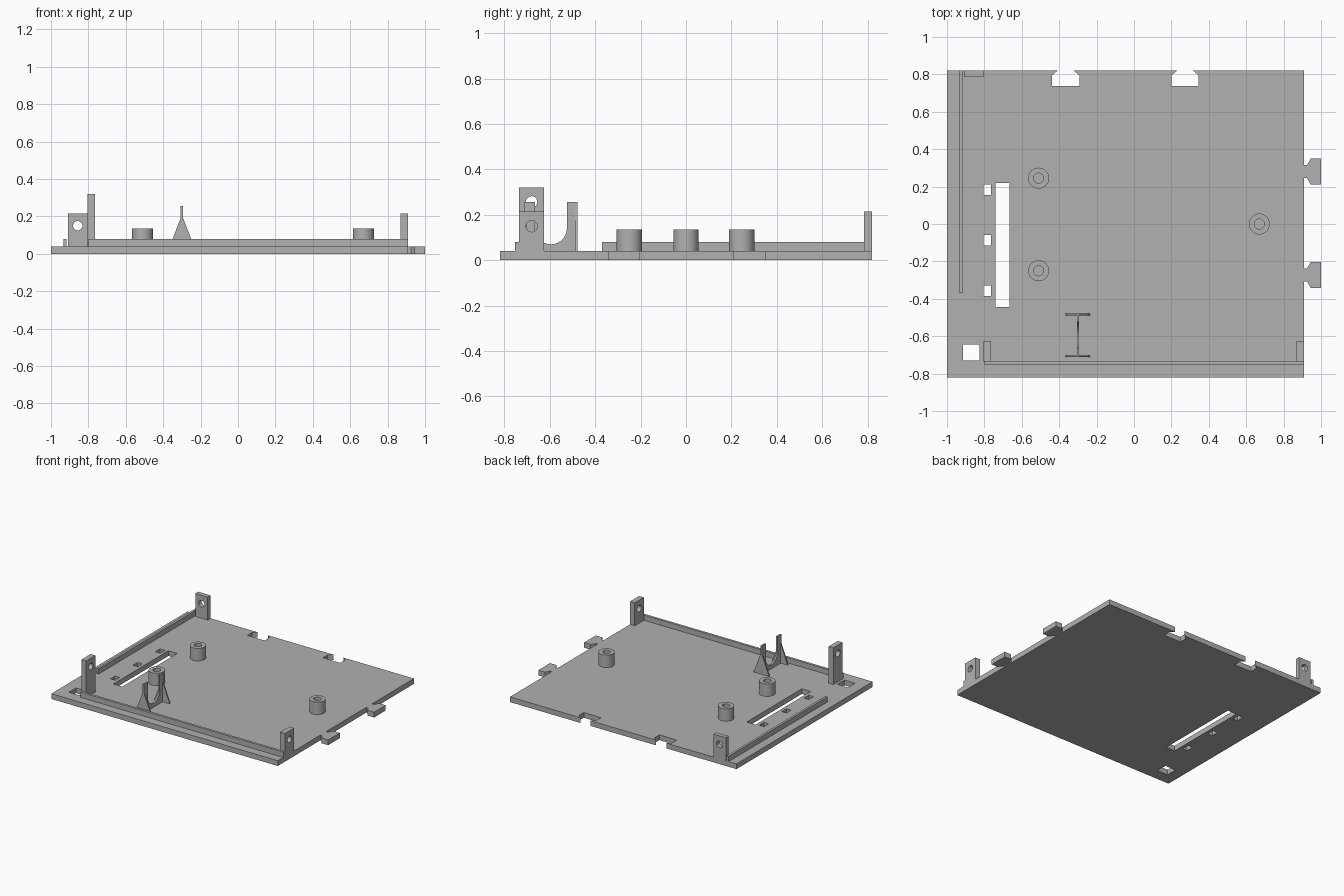
import bpy, bmesh, math

cube = bpy.data.objects.get("Cube")
if cube:
    bpy.data.objects.remove(cube, do_unlink=True)

# One plain grey for the whole part
grey = bpy.data.materials.new("plain_grey")
grey.use_nodes = True
colour = (0.44, 0.44, 0.44, 1)
grey.diffuse_color = colour
grey.node_tree.nodes["Principled BSDF"].inputs["Base Color"].default_value = colour

# How a profile (u, v) and its depth w map to x, y, z
PLANES = {
    "XY": lambda u, v, w: (u, v, w),
    "XZ": lambda u, v, w: (u, w, v),
    "YZ": lambda u, v, w: (w, u, v),
}


def prism(name, loops, start, end, plane="XY"):
    """Extrude an outline; any further loops are holes through it."""
    curve = bpy.data.curves.new(name + "_profile", "CURVE")
    curve.dimensions = "2D"
    curve.fill_mode = "BOTH"
    curve.extrude = (end - start) / 2
    for loop in loops:
        spline = curve.splines.new("POLY")
        spline.points.add(len(loop) - 1)
        for point, (u, v) in zip(spline.points, loop):
            point.co = (u, v, 0, 1)
        spline.use_cyclic_u = True
    helper = bpy.data.objects.new(name + "_profile", curve)
    bpy.context.collection.objects.link(helper)
    bpy.context.view_layer.update()
    graph = bpy.context.evaluated_depsgraph_get()
    mesh = bpy.data.meshes.new_from_object(helper.evaluated_get(graph))
    bpy.data.objects.remove(helper, do_unlink=True)
    bpy.data.curves.remove(curve)

    middle = (start + end) / 2
    bm = bmesh.new()
    bm.from_mesh(mesh)
    bmesh.ops.remove_doubles(bm, verts=bm.verts, dist=0.0001)
    for v in bm.verts:
        v.co = PLANES[plane](v.co.x, v.co.y, v.co.z + middle)
    bmesh.ops.recalc_face_normals(bm, faces=bm.faces)
    for f in bm.faces:
        f.smooth = True
    bm.to_mesh(mesh)
    bm.free()
    mesh.set_sharp_from_angle(angle=math.radians(30))
    mesh.name = name
    mesh.materials.clear()
    mesh.materials.append(grey)
    obj = bpy.data.objects.new(name, mesh)
    bpy.context.collection.objects.link(obj)
    return obj


def rect(u0, u1, v0, v1):
    return [(u0, v0), (u1, v0), (u1, v1), (u0, v1)]


def arc(u, v, r, a0=0, a1=360, n=32):
    return [(u + r * math.cos(math.radians(a0 + (a1 - a0) * i / n)),
             v + r * math.sin(math.radians(a0 + (a1 - a0) * i / n)))
            for i in range(n + (a1 - a0 != 360))]


def dovetail(centre, half):
    """Mirror a half profile of (offset, reach) about a centre."""
    return ([(centre - o, d) for o, d in half]
            + [(centre + o, d) for o, d in reversed(half)])


LEFT, EDGE, SIDE, TOP = -1.0, 0.91, 0.82, 0.04

# Base plate outline: tabs on the right edge, notches in the back edge
tab = [(0.035, 0), (0.035, 0.015), (0.07, 0.035), (0.07, 0.09)]
notch = [(0.043, 0), (0.073, 0.025), (0.073, 0.083)]
outline = [(LEFT, -SIDE), (EDGE, -SIDE)]
for c in (-0.272, 0.28):
    outline += [(EDGE + d, y) for y, d in dovetail(c, tab)]
outline.append((EDGE, SIDE))
for c in (0.273, -0.365):
    outline += [(x, SIDE - d) for x, d in reversed(dovetail(c, notch))]
outline.append((LEFT, SIDE))

# Openings in the plate
openings = [rect(-0.74, -0.665, -0.445, 0.22), rect(-0.915, -0.825, -0.73, -0.645)]
openings += [rect(-0.805, -0.765, y - 0.028, y + 0.028) for y in (-0.358, -0.088, 0.183)]
prism("base_plate", [outline] + openings, 0, TOP)

# Low rails along the left and front
prism("left_rail", [rect(-0.934, -0.916, -0.37, SIDE)], TOP, 0.08)
prism("front_rail", [rect(-0.8, EDGE, -0.754, -0.735)], TOP, 0.08)

# Drilled upright lugs
HOLE = 0.025
prism("front_right_lug", [rect(-0.735, -0.625, TOP, 0.32), arc(-0.68, 0.257, HOLE)],
      -0.805, -0.765, "YZ")
prism("front_left_lug", [rect(-0.735, -0.625, TOP, 0.215), arc(-0.68, 0.15, HOLE)],
      0.87, EDGE, "YZ")
prism("back_lug", [rect(-0.91, -0.805, TOP, 0.215), arc(-0.857, 0.15, HOLE)],
      0.785, SIDE, "XZ")

# Hollow round standoffs
for i, (x, y) in enumerate([(-0.51, 0.245), (-0.51, -0.25), (0.67, 0)]):
    prism(f"standoff_{i + 1}", [arc(x, y, 0.056), arc(x, y, 0.027)], TOP, 0.135)

# Cradle: a U-shaped web between two flared end flanges
CX, CRADLE_TOP = -0.3, 0.257
web = [(-0.48, TOP), (-0.48, CRADLE_TOP), (-0.525, CRADLE_TOP)]
web += arc(-0.595, 0.14, 0.07, 0, -180, 20)
web += [(-0.665, CRADLE_TOP), (-0.71, CRADLE_TOP), (-0.71, TOP)]
prism("cradle_web", [web], CX - 0.006, CX + 0.006, "YZ")
flange = dovetail(CX, [(0.065, TOP), (0.007, 0.19), (0.007, CRADLE_TOP)])
for name, y in (("cradle_front_flange", -0.712), ("cradle_back_flange", -0.488)):
    prism(name, [flange], y, y + 0.01, "XZ")
